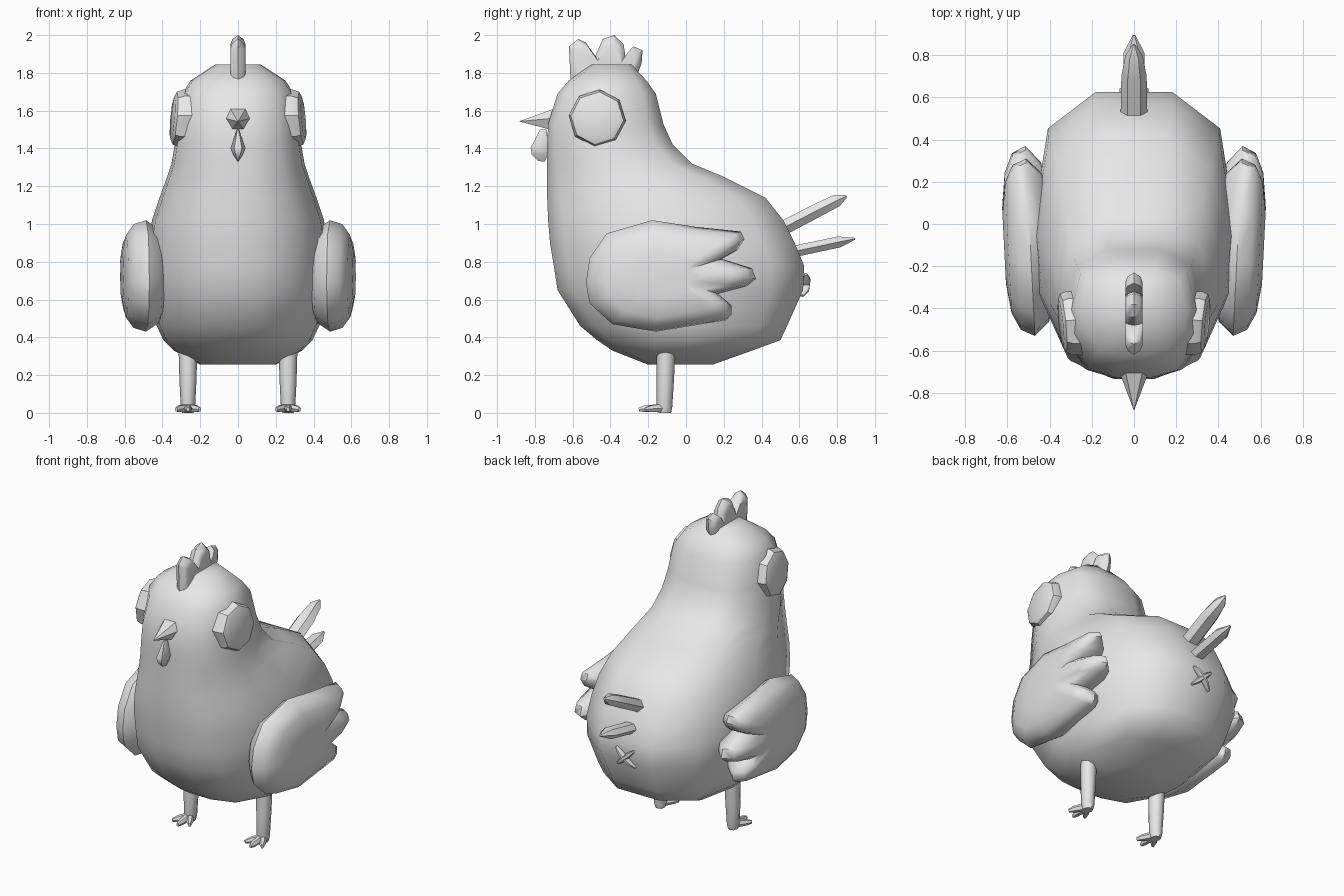
import bpy, bmesh, math
from mathutils import Vector

if "Cube" in bpy.data.objects:
    bpy.data.objects.remove(bpy.data.objects["Cube"])

grey = bpy.data.materials.new("plain grey")
grey.diffuse_color = (0.8, 0.8, 0.8, 1)
grey.use_nodes = True
grey.node_tree.nodes["Principled BSDF"].inputs["Base Color"].default_value = grey.diffuse_color


def loft(name, rings, angle=50):
    """Skin a list of equal-length closed rings and cap both ends."""
    bm = bmesh.new()
    loops = [[bm.verts.new(p) for p in ring] for ring in rings]
    n = len(loops[0])
    for a, b in zip(loops, loops[1:]):
        for i in range(n):
            j = (i + 1) % n
            bm.faces.new((a[i], a[j], b[j], b[i]))
    bm.faces.new(loops[0])
    bm.faces.new(loops[-1])
    bmesh.ops.remove_doubles(bm, verts=bm.verts, dist=0.0005)
    bmesh.ops.recalc_face_normals(bm, faces=bm.faces)
    mesh = bpy.data.meshes.new(name)
    bm.to_mesh(mesh)
    bm.free()
    mesh.materials.append(grey)
    obj = bpy.data.objects.new(name, mesh)
    bpy.context.collection.objects.link(obj)
    bpy.ops.object.select_all(action='DESELECT')
    obj.select_set(True)
    bpy.context.view_layer.objects.active = obj
    bpy.ops.object.shade_smooth_by_angle(angle=math.radians(angle))
    return obj


def tube(name, sections, sides=6, angle=50):
    """Loft ellipses (centre, half width, half thickness) along a path."""
    pts = [Vector(s[0]) for s in sections]
    d = (pts[-1] - pts[0]).normalized()
    up = Vector((0, 1, 0)) if abs(d.y) < 0.6 else Vector((0, 0, 1))
    u = d.cross(up).normalized()
    v = u.cross(d)
    rings = []
    for p, (_, a, b) in zip(pts, sections):
        rings.append([p + u * a * math.cos(t) + v * b * math.sin(t)
                      for t in (math.tau * i / sides for i in range(sides))])
    return loft(name, rings, angle)


def pillow(name, outline, centre, layers, lean=0.0, side=1, angle=50):
    """Side outline (y, z) swelled through layers of (x, scale)."""
    cy, cz = centre
    rings = []
    for x, s in layers:
        ring = []
        for y, z in outline:
            yy, zz = cy + (y - cy) * s, cz + (z - cz) * s
            ring.append((side * (x + lean * (yy - cy)), yy, zz))
        rings.append(ring)
    return loft(name, rings, angle)


# body and head: one plan shape resized at each height (z, front, back, half width)
half = [(.23, -1), (.66, -.87), (.96, -.38), (1, .06), (.85, .74), (.38, 1)]
plan = half + [(-x, y) for x, y in reversed(half)]
levels = [(.255, -.2, .14, .20), (.33, -.39, .35, .34), (.385, -.47, .50, .395),
          (.46, -.56, .535, .43), (.65, -.68, .62, .475), (.78, -.70, .625, .48),
          (.90, -.72, .575, .475), (1.02, -.73, .515, .455), (1.14, -.735, .42, .415),
          (1.25, -.735, .20, .375), (1.32, -.735, .03, .352), (1.42, -.735, -.07, .335),
          (1.53, -.73, -.12, .32), (1.69, -.68, -.16, .295), (1.76, -.62, -.21, .25),
          (1.845, -.50, -.29, .12)]
body_rings = []
for z, f, b, w in levels:
    c, r = (f + b) / 2, (b - f) / 2
    body_rings.append([(x * w, c + y * r, z) for x, y in plan])
loft("body", body_rings, 60)

# comb on top of the head
comb = [(-.61, 1.74), (-.62, 1.94), (-.57, 1.98), (-.53, 1.96), (-.48, 1.89),
        (-.44, 1.98), (-.38, 2.0), (-.33, 1.95), (-.32, 1.88), (-.28, 1.94),
        (-.23, 1.92), (-.235, 1.85), (-.27, 1.76)]
pillow("comb", comb, (-.42, 1.78),
       [(-.04, .78), (-.03, .9), (0, 1), (.03, .9), (.04, .78)], angle=35)

# beak: six-sided cone
beak_base = [(-.04, 1.61), (.04, 1.61), (.07, 1.56), (.035, 1.495), (-.035, 1.495), (-.07, 1.56)]
loft("beak", [[(x, -.70, z) for x, z in beak_base], [(0, -.885, 1.543)] * 6], 30)

# wattle under the beak
tube("wattle", [((0, -.755, 1.50), .006, .02), ((0, -.775, 1.40), .04, .055),
                ((0, -.775, 1.365), .025, .048), ((0, -.765, 1.332), .003, .02)], 6, 40)

# tail feathers
tube("upper_tail_feather", [((0, .42, .93), .065, .045), ((0, .70, 1.075), .06, .042),
                            ((0, .80, 1.125), .04, .038), ((0, .85, 1.148), .006, .008)], 6, 40)
tube("lower_tail_feather", [((0, .48, .835), .055, .035), ((0, .81, .905), .05, .034),
                            ((0, .895, .922), .006, .006)], 6, 40)

# small crossed tuft on the rump
for s in (-1, 1):
    tube("rump_tuft", [((-.065 * s, .635, .735), .008, .01), ((-.03 * s, .64, .705), .016, .022),
                       ((.03 * s, .632, .65), .016, .022), ((.065 * s, .615, .62), .008, .01)], 6)

wing = [(-.53, .69), (-.51, .82), (-.42, .95), (-.18, 1.02), (.05, .985), (.29, .96),
        (.31, .92), (.27, .86), (.19, .815), (.35, .765), (.37, .71), (.32, .67),
        (.17, .63), (.24, .57), (.24, .52), (.21, .49), (-.16, .43), (-.39, .47), (-.51, .58)]
wing_layers = [(.385, .55), (.42, .84), (.49, 1), (.555, .93), (.595, .74), (.615, .4)]

for s, label in ((1, "right"), (-1, "left")):
    # wing
    pillow(label + "_wing", wing, (-.12, .72), wing_layers, .05, s, 50)

    # eye: shallow octagonal disc, tilted with the side of the head
    eye = []
    for x, r in ((.24, .15), (.305, .152), (.335, .14), (.347, .115)):
        ring = []
        for i in range(8):
            t = math.tau * (i + .5) / 8 + .3
            y, z = r * math.cos(t), r * math.sin(t)
            ring.append((s * (x + .1 * y - .09 * z), -.47 + y, 1.56 + z))
        eye.append(ring)
    loft(label + "_eye", eye, 30)

    # leg
    x = .265 * s
    tube(label + "_leg", [((x, -.105, .345), .05, .05), ((x, -.11, .17), .045, .046),
                          ((x, -.115, .03), .038, .042), ((x, -.115, 0), .03, .036)], 8)
    # toes
    for dx, ty in ((-.062, -.215), (0, -.25), (.062, -.215)):
        tube(label + "_toe", [((x, -.115, .026), .024, .026), ((x + dx * .7, ty + .03, .022), .02, .02),
                              ((x + dx, ty, .018), .009, .012)], 6)
